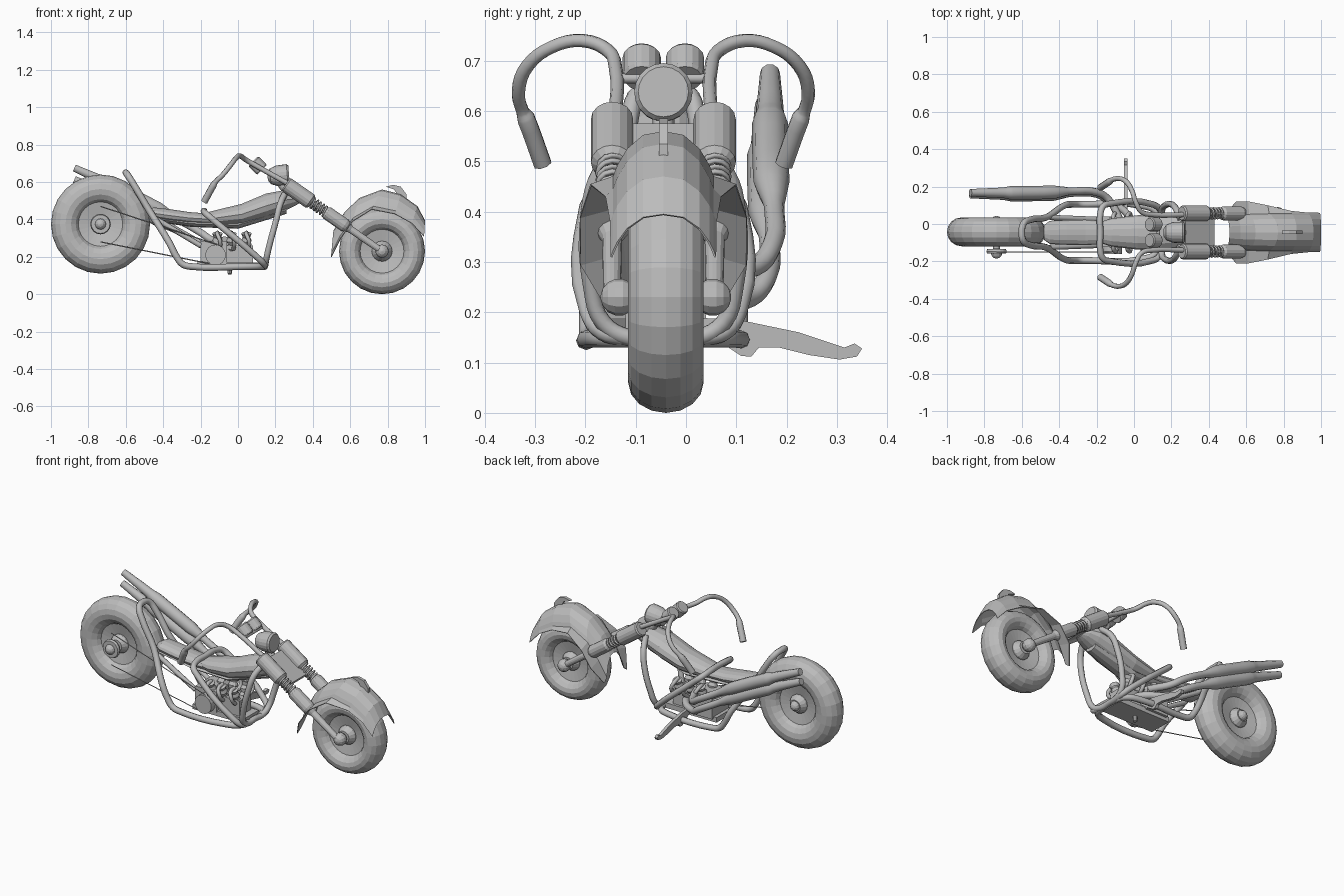
import bpy, bmesh, math
from mathutils import Vector

if "Cube" in bpy.data.objects:
    bpy.data.objects.remove(bpy.data.objects["Cube"], do_unlink=True)

MID = -0.045  # the bike's centre plane; all parts are built around y = 0
GREY = (0.5, 0.5, 0.5, 1)
mat = bpy.data.materials.new("plain grey")
mat.use_nodes = True
mat.diffuse_color = GREY
mat.node_tree.nodes["Principled BSDF"].inputs["Base Color"].default_value = GREY


def add(name, mesh):
    mesh.materials.clear()
    mesh.materials.append(mat)
    ob = bpy.data.objects.new(name, mesh)
    ob.location.y = MID
    bpy.context.collection.objects.link(ob)
    return ob


def skin(name, rings, wrap=True, loop=False, caps=True):
    """Bridge equal rings of points with quads."""
    bm = bmesh.new()
    vs = [[bm.verts.new(p) for p in ring] for ring in rings]
    n = len(vs[0])
    for i in range(len(vs) if loop else len(vs) - 1):
        a, b = vs[i], vs[(i + 1) % len(vs)]
        for j in range(n if wrap else n - 1):
            k = (j + 1) % n
            bm.faces.new((a[j], a[k], b[k], b[j]))
    if caps:
        bm.faces.new(vs[0])
        bm.faces.new(vs[-1])
    bmesh.ops.recalc_face_normals(bm, faces=bm.faces)
    mesh = bpy.data.meshes.new(name)
    bm.to_mesh(mesh)
    bm.free()
    return add(name, mesh)


def lathe(name, profile, origin, axis, n=20, loop=False):
    """Spin (radius, height) pairs around an axis."""
    q = Vector(axis).to_track_quat('Z', 'Y')
    o = Vector(origin)
    rings = [[o + q @ Vector((r * math.cos(2 * math.pi * i / n), r * math.sin(2 * math.pi * i / n), h))
              for i in range(n)] for r, h in profile]
    return skin(name, rings, loop=loop, caps=not loop)


def tube(name, pts, r, radii=None, bend=True, res=2):
    """Sweep a round section; bend rounds the path through its points."""
    cu = bpy.data.curves.new(name, 'CURVE')
    cu.dimensions = '3D'
    cu.bevel_depth, cu.bevel_resolution, cu.use_fill_caps = r, res, True
    cu.resolution_u = 4
    sp = cu.splines.new('BEZIER' if bend else 'POLY')
    knots = sp.bezier_points if bend else sp.points
    knots.add(len(pts) - 1)
    for i, p in enumerate(pts):
        knots[i].co = p if bend else (*p, 1)
        knots[i].radius = radii[i] if radii else 1
        if bend:
            knots[i].handle_left_type = knots[i].handle_right_type = 'AUTO'
    ob = bpy.data.objects.new(name, cu)
    bpy.context.collection.objects.link(ob)
    bpy.context.view_layer.update()
    mesh = bpy.data.meshes.new_from_object(ob.evaluated_get(bpy.context.evaluated_depsgraph_get()))
    bpy.data.objects.remove(ob)
    return add(name, mesh)


def hoop(pts):
    """Mirror a path that starts on the centre plane."""
    return [(x, -y, z) for x, y, z in reversed(pts[1:])] + pts


def plate(name, pts, thick):
    """Flat outline with thickness along the given vector."""
    t = Vector(thick)
    return skin(name, [[Vector(p) - t / 2 for p in pts], [Vector(p) + t / 2 for p in pts]])


def box(name, x, y, z):
    return plate(name, [(a, b, sum(z) / 2) for a, b in ((x[0], y[0]), (x[1], y[0]), (x[1], y[1]), (x[0], y[1]))],
                 (0, 0, z[1] - z[0]))


def ball(name, centre, r):
    prof = [(r * math.sin(a), -r * math.cos(a)) for a in [math.pi * (i + 0.2) / 7.4 for i in range(8)]]
    return lathe(name, prof, centre, (0, 1, 0), 12)


# Wheels: fat tyre, dished rim, hub and axle
def wheel(name, c, outer, inner, half, axle):
    mid, rad = (outer + inner) / 2, (outer - inner) / 2
    ring = [(mid + rad * math.cos(a), half * math.sin(a)) for a in [math.tau * i / 16 for i in range(16)]]
    lathe(name + "_tyre", ring, c, (0, 1, 0), 24, loop=True)
    lathe(name + "_rim", [(0.05, -0.02), (inner + 0.015, -0.035), (inner + 0.015, 0.035), (0.05, 0.02)],
          c, (0, 1, 0), 24)
    lathe(name + "_hub", [(0.035, -0.06), (0.055, -0.03), (0.055, 0.03), (0.035, 0.06)], c, (0, 1, 0), 16)
    lathe(name + "_axle", [(0.018, -0.1), (0.018, axle)], c, (0, 1, 0), 12)


FRONT, REAR = Vector((0.77, 0.005, 0.23)), Vector((-0.735, 0.003, 0.375))
wheel("front_wheel", FRONT, 0.23, 0.11, 0.075, 0.1)
wheel("rear_wheel", REAR, 0.265, 0.11, 0.077, 0.05)
ball("rear_axle_cap_left", REAR + Vector((0, 0.055, 0)), 0.03)
ball("rear_axle_cap_right", REAR + Vector((0, -0.113, 0)), 0.03)
lathe("rear_pulley", [(0.05, -0.117), (0.055, -0.105), (0.05, -0.093)], REAR, (0, 1, 0), 16)

# Drive belt runs to the engine pulley
for run, s in (("upper", 1), ("lower", -1)):
    tube("belt_" + run, [(REAR.x, -0.105, REAR.z + 0.095 * s), (-0.11, -0.105, 0.21 + 0.055 * s)],
         0.003, bend=False, res=0)
lathe("engine_pulley", [(0.055, -0.115), (0.055, -0.06)], (-0.12, 0, 0.21), (0, 1, 0), 16)

# Front fender: ridge x, z; edge x, z; crown half width; flared half width
stations = [(1.0, 0.395, 0.995, 0.31, 0.1, 0.105), (0.96, 0.47, 0.93, 0.38, 0.1, 0.106),
            (0.87, 0.535, 0.84, 0.43, 0.1, 0.115), (0.77, 0.56, 0.715, 0.455, 0.1, 0.145),
            (0.65, 0.515, 0.61, 0.39, 0.097, 0.166), (0.57, 0.44, 0.545, 0.295, 0.09, 0.165),
            (0.51, 0.34, 0.497, 0.2, 0.08, 0.108)]
CROWN = [(0, 0), (0.4, 0.07), (0.72, 0.33), (0.92, 0.65), (1, 0.85)]
rings = []
for rx, rz, ex, ez, crown, flare in stations:
    half = [(crown * u, k) for u, k in CROWN] + [(flare, 1)]
    section = [(-y, k) for y, k in reversed(half[1:])] + half
    rings.append([(rx + (ex - rx) * k, y, rz + (ez - rz) * k) for y, k in section])
fender = skin("front_fender", rings, wrap=False, caps=False)
shell = fender.modifiers.new("shell", 'SOLIDIFY')
shell.thickness = 0.004
plate("fender_fin", [(x, 0, z) for x, z in ((0.79, 0.575), (0.83, 0.585), (0.87, 0.575), (0.9, 0.535), (0.9, 0.5),
                                            (0.875, 0.53), (0.85, 0.535), (0.835, 0.56))], (0, 0.018, 0))

# Fork: upper sleeve, spring, lower sleeve and leg on each side
TOP = Vector((0.25, 0, 0.592))
DIR = Vector((FRONT.x - TOP.x, 0, FRONT.z - TOP.z)).normalized()
for side, s in (("left", 1), ("right", -1)):
    o = TOP + Vector((0, 0.102 * s, 0))
    lathe("fork_upper_" + side, [(0.036, 0.006), (0.042, 0.014), (0.042, 0.165), (0.03, 0.178)], o, DIR, 16)
    lathe("fork_rod_" + side, [(0.018, 0.17), (0.018, 0.3)], o, DIR, 10)
    lathe("fork_lower_" + side, [(0.028, 0.262), (0.037, 0.275), (0.037, 0.39), (0.02, 0.43), (0.017, 0.64)],
          o, DIR, 14)
    ball("fork_cap_" + side, FRONT + Vector((0, 0.093 * s, 0)), 0.037)
    q = DIR.to_track_quat('Z', 'Y')
    coil = [o + q @ Vector((0.028 * math.cos(a), 0.028 * math.sin(a), 0.175 + 0.095 * i / 60))
            for i, a in [(i, math.tau * i / 12) for i in range(61)]]
    tube("fork_spring_" + side, coil, 0.006, bend=False, res=0)
    # Gauges
    lathe("gauge_" + side, [(0.034, -0.033), (0.038, -0.026), (0.038, 0.026), (0.033, 0.033)],
          (0.105, 0.043 * s, 0.688), (-0.7, 0, 0.7), 16)
    # Handlebar with thicker grip
    bar = [(0.27, 0.095, 0.59), (0.1, 0.095, 0.685), (0.04, 0.11, 0.72), (0.01, 0.16, 0.74), (-0.01, 0.22, 0.728),
           (-0.04, 0.27, 0.69), (-0.08, 0.288, 0.64), (-0.12, 0.28, 0.6), (-0.13, 0.273, 0.585), (-0.18, 0.24, 0.495)]
    tube("handlebar_" + side, [(x, s * y, z) for x, y, z in bar], 0.0135, [1] * 8 + [1.4] * 2)
tree = [TOP + DIR * d + Vector((0, y, -0.018)) for d, y in ((0.02, -0.1), (0.02, 0.1), (0.21, 0.08), (0.21, -0.08))]
plate("fork_bridge", tree, (0.018, 0, 0.025))
tube("gauge_bar", [(0.13, -0.1, 0.665), (0.13, 0.1, 0.665)], 0.01, bend=False)

# Headlight
lathe("headlight", [(0.02, -0.06), (0.042, -0.045), (0.055, -0.01), (0.058, 0.045), (0.05, 0.055)],
      (0.218, 0, 0.634), (1, 0, 0.08), 20)
tube("headlight_stem", [(0.21, 0, 0.62), (0.26, 0, 0.55)], 0.022, bend=False)


# Seat and tank: x, top, bottom, half width
def loft(name, rows, n=14):
    skin(name, [[(x, w * math.cos(a), (t + b) / 2 + (t - b) / 2 * math.sin(a))
                 for a in [math.tau * i / n for i in range(n)]] for x, t, b, w in rows])


loft("seat", [(-0.48, 0.45, 0.42, 0.04), (-0.45, 0.465, 0.4, 0.062), (-0.36, 0.455, 0.385, 0.066),
              (-0.26, 0.44, 0.375, 0.068), (-0.13, 0.43, 0.37, 0.06)])
loft("fuel_tank", [(-0.2, 0.43, 0.385, 0.05), (-0.12, 0.45, 0.365, 0.075), (0.02, 0.485, 0.37, 0.092),
                   (0.15, 0.54, 0.405, 0.095), (0.26, 0.56, 0.45, 0.08), (0.31, 0.545, 0.475, 0.06),
                   (0.335, 0.52, 0.49, 0.03)])
loft("seat_pan", [(-0.46, 0.42, 0.39, 0.05), (-0.25, 0.395, 0.36, 0.06), (0.0, 0.39, 0.35, 0.06),
                  (0.26, 0.47, 0.43, 0.04)], 8)

# Frame tubes
tube("rear_frame_hoop", hoop([(-0.6, 0, 0.65), (-0.592, 0.045, 0.64), (-0.56, 0.066, 0.59), (-0.47, 0.08, 0.44),
                              (-0.37, 0.145, 0.28), (-0.325, 0.15, 0.195), (-0.295, 0.15, 0.16),
                              (-0.25, 0.15, 0.148), (0.06, 0.14, 0.148), (0.12, 0.11, 0.148),
                              (0.14, 0.05, 0.148)]), 0.018)
tube("seat_hoop", hoop([(-0.18, 0, 0.445), (-0.18, 0.1, 0.44), (-0.165, 0.14, 0.425), (-0.13, 0.153, 0.395),
                        (0.1, 0.15, 0.2), (0.14, 0.12, 0.16), (0.14, 0.08, 0.15)]), 0.017)
tube("front_frame_hoop", hoop([(0.14, 0, 0.15), (0.145, 0.07, 0.15), (0.15, 0.12, 0.18), (0.165, 0.143, 0.25),
                               (0.205, 0.148, 0.4), (0.225, 0.125, 0.48), (0.25, 0.07, 0.535)]), 0.017)
for s in (1, -1):
    tube("rear_strut", [(-0.45, 0.08 * s, 0.41), (-0.2, 0.07 * s, 0.26)], 0.014, bend=False)

# Engine with finned cylinders and intake elbows
box("engine_base", (-0.22, 0.12), (-0.07, 0.07), (0.14, 0.17))
box("engine_block", (-0.2, -0.06), (-0.075, 0.085), (0.16, 0.285))
box("gearbox", (-0.06, 0.08), (-0.055, 0.055), (0.16, 0.26))
for x in (-0.11, -0.035, 0.045):
    for s in (1, -1):
        fins = [(0.028 if i % 2 else 0.02, 0.02 * i) for i in range(6)]
        lathe("engine_cylinder", fins, (x, 0.03 * s, 0.23), (0, 0.35 * s, 1), 10)
        tube("intake_elbow", [(x, 0.05 * s, 0.33), (x, 0.09 * s, 0.32), (x + 0.015, 0.1 * s, 0.28),
                              (x + 0.01, 0.06 * s, 0.24)], 0.011)
lathe("drain_peg", [(0.012, 0), (0.012, 0.05)], (-0.045, 0, 0.11), (0, 0, 1), 8)

# Exhausts: two parallel pipes on the left side
for i, drop in enumerate((0, 0.062)):
    path = [(-0.875, 0.212, 0.675), (-0.7, 0.212, 0.595), (-0.66, 0.212, 0.575), (-0.43, 0.215, 0.46),
            (-0.34, 0.22, 0.41), (-0.2, 0.215, 0.33), (-0.14, 0.18, 0.29), (-0.09 + drop, 0.1, 0.285),
            (-0.07 + drop, 0.04, 0.29)]
    tube("exhaust_pipe", [(x, y - 0.01 * i, z - drop) for x, y, z in path], 0.02,
         [1, 1.4, 1.8, 1.8, 1, 1, 1, 1, 1], res=3)

# Kickstand
stand = [(0.05, 0.19), (0.15, 0.185), (0.27, 0.16), (0.36, 0.13), (0.38, 0.138), (0.395, 0.128), (0.385, 0.112),
         (0.35, 0.106), (0.29, 0.115), (0.23, 0.13), (0.19, 0.13), (0.175, 0.112), (0.155, 0.113), (0.1, 0.15)]
plate("kickstand", [(-0.045, y, z) for y, z in stand], (0.018, 0, 0))
